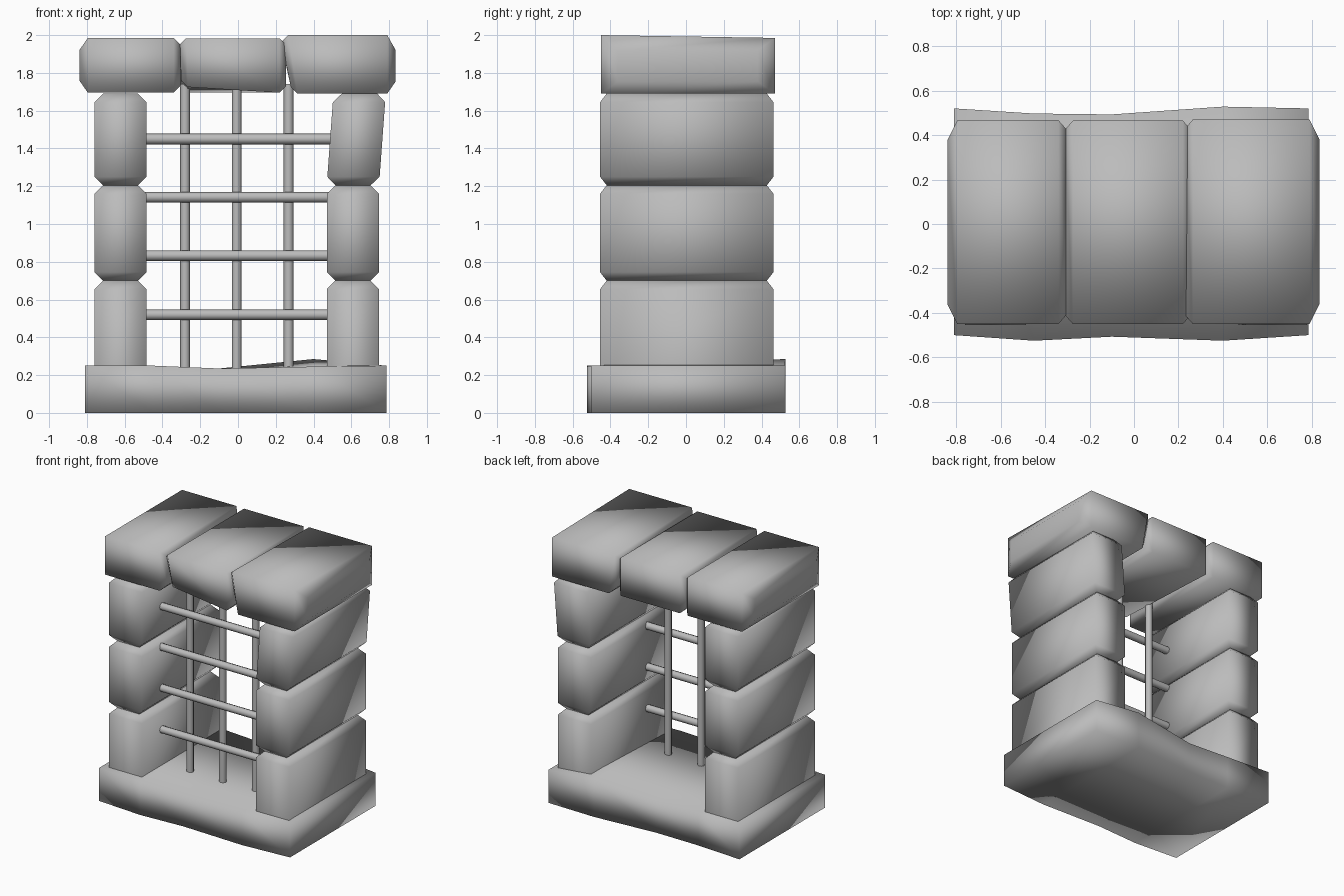
import bpy, bmesh, math
from mathutils import Vector

cube = bpy.data.objects.get("Cube")
if cube:
    bpy.data.objects.remove(cube, do_unlink=True)

stone = bpy.data.materials.new("stone_grey")
stone.use_nodes = True
GREY = (0.5, 0.5, 0.5, 1)
stone.diffuse_color = GREY
stone.node_tree.nodes["Principled BSDF"].inputs["Base Color"].default_value = GREY


def finish(name, bm, smooth_all=True):
    bmesh.ops.recalc_face_normals(bm, faces=bm.faces)
    mesh = bpy.data.meshes.new(name)
    bm.to_mesh(mesh)
    bm.free()
    mesh.materials.append(stone)
    for poly in mesh.polygons:
        poly.use_smooth = smooth_all or len(poly.vertices) == 4
    obj = bpy.data.objects.new(name, mesh)
    bpy.context.collection.objects.link(obj)
    return obj


def loft(name, rings):
    """Skin a list of four-cornered rings and cap both ends."""
    bm = bmesh.new()
    loops = [[bm.verts.new(p) for p in ring] for ring in rings]
    for a, b in zip(loops, loops[1:]):
        for i in range(4):
            j = (i + 1) % 4
            bm.faces.new((a[i], a[j], b[j], b[i]))
    bm.faces.new(loops[0])
    bm.faces.new(loops[-1])
    return finish(name, bm)


def block(name, lo, hi, axis, start, end, move=None):
    """Stone with each end tapered; start and end are (depth, inset_u, inset_v)."""
    u, v = [i for i in range(3) if i != axis]
    sections = [(lo[axis], start[1], start[2]), (lo[axis] + start[0], 0, 0),
                (hi[axis] - end[0], 0, 0), (hi[axis], end[1], end[2])]
    rings = []
    for pos, du, dv in sections:
        ring = []
        for su, sv in ((0, 0), (1, 0), (1, 1), (0, 1)):
            p = Vector((0, 0, 0))
            p[axis] = pos
            p[u] = hi[u] - du if su else lo[u] + du
            p[v] = hi[v] - dv if sv else lo[v] + dv
            ring.append(move(p) if move else p)
        rings.append(ring)
    return loft(name, rings)


def bar(name, a, b, radius):
    a, b = Vector(a), Vector(b)
    bm = bmesh.new()
    bmesh.ops.create_cone(bm, cap_ends=True, segments=8, radius1=radius,
                          radius2=radius, depth=(b - a).length)
    bmesh.ops.rotate(bm, verts=bm.verts,
                     matrix=(b - a).to_track_quat('Z', 'Y').to_matrix())
    bmesh.ops.translate(bm, verts=bm.verts, vec=(a + b) / 2)
    finish(name, bm, False)


# Uneven base slab: x, front y, back y, front top, back top
slab = [(-0.81, -0.50, 0.52, 0.25, 0.25), (-0.45, -0.525, 0.497, 0.25, 0.25),
        (-0.1, -0.507, 0.493, 0.235, 0.235), (0.4, -0.525, 0.528, 0.245, 0.285),
        (0.785, -0.50, 0.52, 0.25, 0.25)]
loft("base_slab", [[(x, f, 0), (x, b, 0), (x, b, zb), (x, f, zf)]
                   for x, f, b, zf, zb in slab])

# Pillars of three stacked stones, the last one on the left leaning outward
FLAT = (0.02, 0, 0)
TAPER = (0.045, 0.045, 0.035)


def lean(p):
    t = max(0, (p.z - 1.21) / 0.45)
    return p + Vector((0.033 * t, 0, 0))


levels = [(0.22, 0.70), (0.70, 1.205), (1.205, 1.69)]
for side, x0, x1 in (("right", -0.76, -0.485), ("left", 0.47, 0.747)):
    for n, (z0, z1) in enumerate(levels):
        block(f"{side}_pillar_stone_{n + 1}", (x0, -0.455, z0), (x1, 0.463, z1), 2,
              FLAT if n == 0 else TAPER, TAPER,
              lean if side == "left" and n == 2 else None)

# Lintel of three stones side by side
NOTCH = (0.035, 0.04, 0.035)
OUTER = (0.045, 0.09, 0.065)


def chip(p):
    # Broken lower front corner next to the joint
    if p.x < -0.2 and p.y < 0 and p.z < 1.8:
        return p + Vector((0.01, 0.05, 0.03))
    return p


def raise_front(p):
    # Slightly high front edge and slanted joint
    if p.z > 1.9 and p.y < 0 and 0.24 < p.x < 0.8:
        p.z += 0.015
    if p.x < 0.35:
        p.x += 0.025 if p.z < 1.8 else -0.025
    return p


block("lintel_right_stone", (-0.84, -0.45, 1.695), (-0.305, 0.467, 1.985), 0,
      OUTER, NOTCH)
block("lintel_middle_stone", (-0.31, -0.45, 1.695), (0.255, 0.465, 1.983), 0,
      NOTCH, NOTCH, chip)
block("lintel_left_stone", (0.255, -0.45, 1.69), (0.835, 0.47, 1.985), 0,
      NOTCH, OUTER, raise_front)

# Metal grille
for n, x in enumerate((-0.28, -0.007, 0.268)):
    bar(f"grille_upright_{n + 1}", (x, -0.17, 0.22), (x, -0.17, 1.74), 0.026)
for n, z in enumerate((0.52, 0.833, 1.142, 1.45)):
    bar(f"grille_crossbar_{n + 1}", (-0.51, -0.215, z), (0.5, -0.215, z), 0.028)
